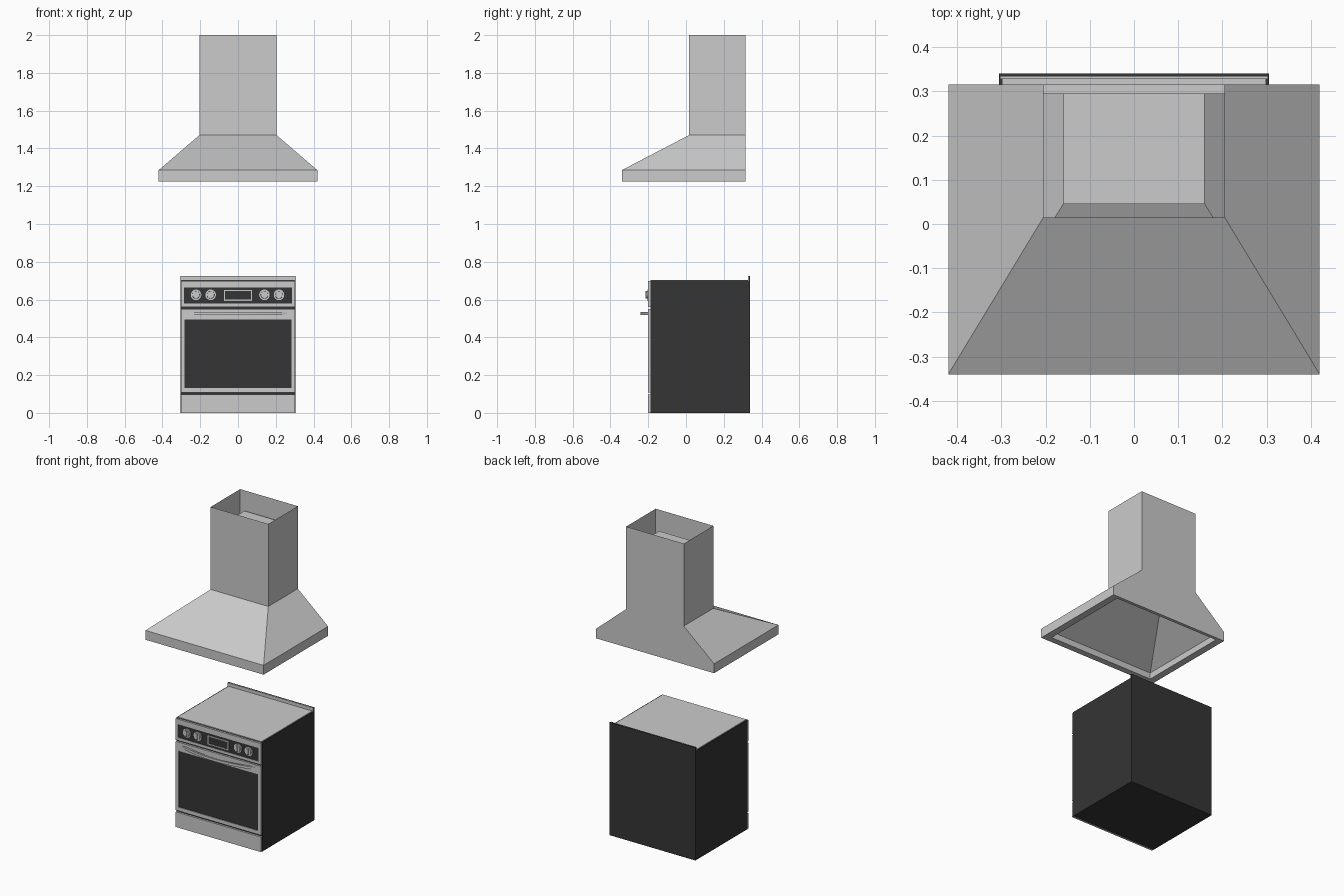
import bpy, bmesh, math
from mathutils import Matrix

if "Cube" in bpy.data.objects:
    bpy.data.objects.remove(bpy.data.objects["Cube"])

dark = bpy.data.materials.new("dark_enamel")
dark.diffuse_color = (0.035, 0.035, 0.035, 1)
dark.use_nodes = True
dark.node_tree.nodes["Principled BSDF"].inputs["Base Color"].default_value = dark.diffuse_color


def finish(name, bm, mat=None, smooth=False):
    bmesh.ops.recalc_face_normals(bm, faces=bm.faces)
    me = bpy.data.meshes.new(name)
    bm.to_mesh(me)
    bm.free()
    ob = bpy.data.objects.new(name, me)
    bpy.context.collection.objects.link(ob)
    if mat:
        me.materials.append(mat)
    if smooth:
        bpy.context.view_layer.objects.active = ob
        ob.select_set(True)
        bpy.ops.object.shade_smooth_by_angle(angle=math.radians(35))
        ob.select_set(False)
    return ob


def box(name, x0, x1, y0, y1, z0, z1, mat=None):
    bm = bmesh.new()
    m = Matrix.Translation(((x0 + x1) / 2, (y0 + y1) / 2, (z0 + z1) / 2))
    m = m @ Matrix.Diagonal((x1 - x0, y1 - y0, z1 - z0, 1))
    bmesh.ops.create_cube(bm, size=1, matrix=m)
    return finish(name, bm, mat)


def frame(name, hx, z0, z1, ix, iz0, iz1, y0, y1, mat=None):
    """Rectangular frame in the xz plane with a rectangular hole."""
    bm = bmesh.new()
    loops = []
    for y in (y0, y1):
        for h, a, b in ((hx, z0, z1), (ix, iz0, iz1)):
            loops.append([bm.verts.new(p) for p in
                          ((-h, y, a), (h, y, a), (h, y, b), (-h, y, b))])
    for a, b in ((0, 1), (1, 3), (3, 2), (2, 0)):
        for i in range(4):
            j = (i + 1) % 4
            bm.faces.new((loops[a][i], loops[a][j], loops[b][j], loops[b][i]))
    return finish(name, bm, mat)


def cylinder(bm, x, z, r1, r2, y0, y1):
    m = Matrix.Translation((x, (y0 + y1) / 2, z)) @ Matrix.Rotation(math.pi / 2, 4, 'X')
    bmesh.ops.create_cone(bm, cap_ends=True, segments=24, radius1=r1, radius2=r2,
                          depth=abs(y1 - y0), matrix=m)


# Extractor hood: one skin from the open chimney top, round the rim, up the inner duct
rings = [(0.205, 0.015, 0.315, 2.0), (0.205, 0.015, 0.315, 1.47),
         (0.42, -0.34, 0.315, 1.285), (0.42, -0.34, 0.315, 1.225),
         (0.375, -0.3, 0.295, 1.225), (0.375, -0.3, 0.295, 1.265),
         (0.16, 0.045, 0.295, 1.45), (0.16, 0.045, 0.295, 1.88)]
bm = bmesh.new()
prev = None
for hx, y0, y1, z in rings:
    ring = [bm.verts.new(p) for p in ((-hx, y0, z), (hx, y0, z), (hx, y1, z), (-hx, y1, z))]
    if prev:
        for i in range(4):
            j = (i + 1) % 4
            bm.faces.new((prev[i], prev[j], ring[j], ring[i]))
    prev = ring
bm.faces.new(prev)
finish("extractor_hood", bm)

# Oven carcass and cooktop
box("oven_body", -0.305, 0.305, -0.188, 0.335, 0, 0.7, dark)
box("cooktop", -0.298, 0.298, -0.188, 0.328, 0.7, 0.704)
box("backsplash_back", -0.305, 0.305, 0.334, 0.34, 0, 0.725, dark)
box("backsplash_front", -0.303, 0.303, 0.328, 0.334, 0.7, 0.725)

# Front fascia: drawer, door and control panel with dark gaps between
box("drawer_front", -0.303, 0.303, -0.2, -0.188, 0.0, 0.097)
frame("door_frame", 0.303, 0.108, 0.55, 0.283, 0.132, 0.494, -0.2, -0.188)
box("door_glass", -0.283, 0.283, -0.196, -0.188, 0.132, 0.494, dark)
frame("control_fascia", 0.303, 0.56, 0.697, 0.285, 0.578, 0.664, -0.2, -0.188)
box("control_panel", -0.285, 0.285, -0.198, -0.188, 0.578, 0.664, dark)
frame("display_frame", 0.075, 0.593, 0.651, 0.069, 0.599, 0.645, -0.203, -0.197)
box("display", -0.069, 0.069, -0.2, -0.197, 0.599, 0.645, dark)

# Knobs: tapered disc with a grip bar
for i, x in enumerate((-0.222, -0.145, 0.14, 0.217)):
    bm = bmesh.new()
    cylinder(bm, x, 0.625, 0.028, 0.028, -0.203, -0.197)
    cylinder(bm, x, 0.625, 0.021, 0.019, -0.197, -0.209)
    finish("knob_%d" % (i + 1), bm, None, True)
    box("knob_grip_%d" % (i + 1), x - 0.004, x + 0.004, -0.214, -0.205, 0.606, 0.644)

# Bowed door handle
bm = bmesh.new()
n, prev = 24, None
for k in range(n + 1):
    t = 2 * k / n - 1
    y = -0.198 - 0.043 * (1 - t * t)
    ring = [bm.verts.new((0.265 * t, y + dy, z)) for dy, z in
            ((0, 0.517), (0, 0.533), (0.012, 0.533), (0.012, 0.517))]
    if prev:
        for i in range(4):
            j = (i + 1) % 4
            bm.faces.new((prev[i], prev[j], ring[j], ring[i]))
    else:
        bm.faces.new(ring)
    prev = ring
bm.faces.new(prev)
finish("door_handle", bm, None, True)
